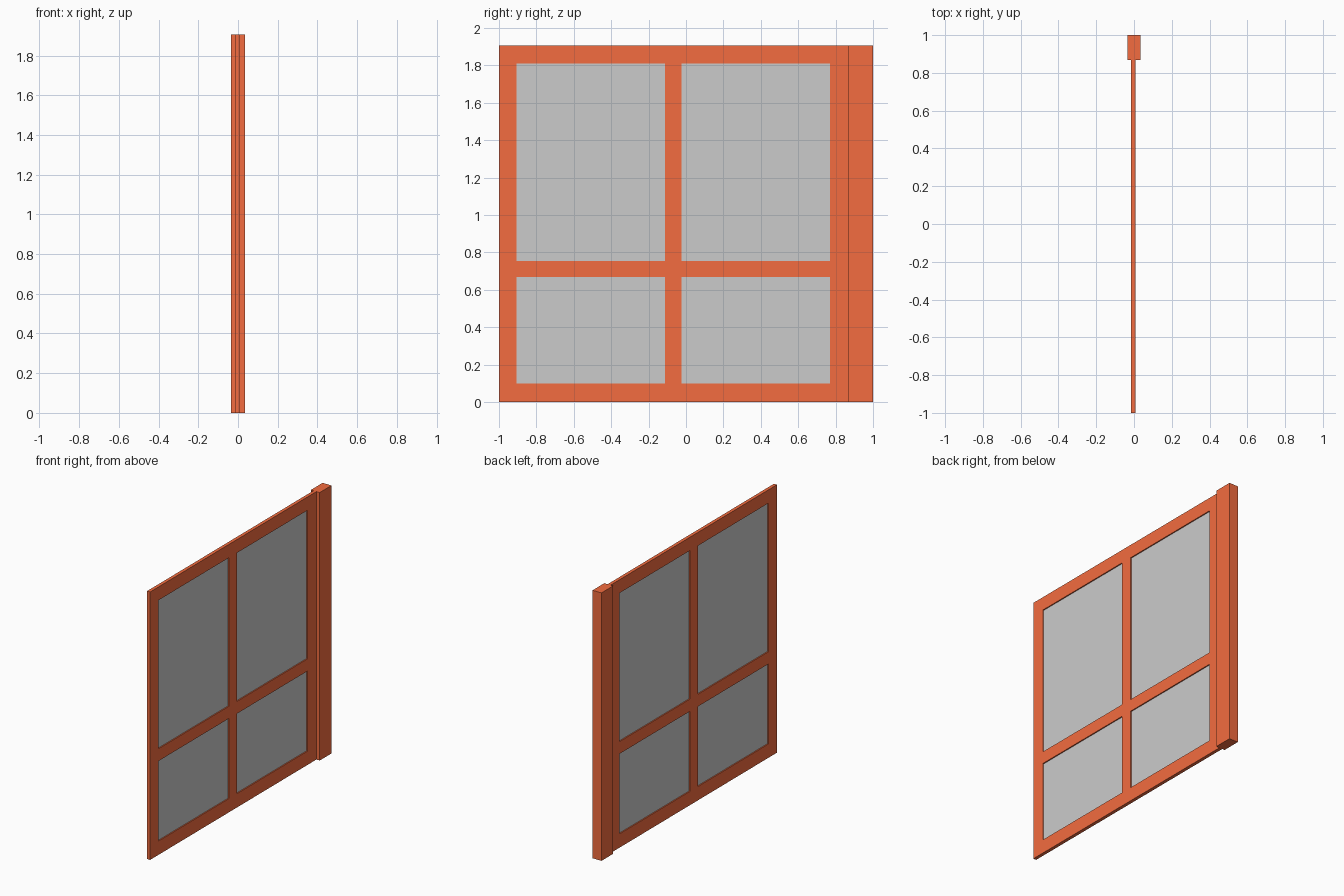
import bpy, bmesh

if "Cube" in bpy.data.objects:
    bpy.data.objects.remove(bpy.data.objects["Cube"])

red = bpy.data.materials.new("red_paint")
red.diffuse_color = (0.9, 0.15, 0.05, 1)
red.use_nodes = True
red.node_tree.nodes["Principled BSDF"].inputs["Base Color"].default_value = red.diffuse_color

HEIGHT = 1.905
# frame grid lines: bars lie between even/odd pairs, openings in between
YS = [-1.0, -0.905, -0.112, -0.025, 0.77, 0.868]
ZS = [0.0, 0.098, 0.667, 0.754, 1.81, HEIGHT]
X0, X1 = -0.015, 0.009


def finish(bm, name, mat=None):
    bmesh.ops.recalc_face_normals(bm, faces=bm.faces)
    me = bpy.data.meshes.new(name)
    bm.to_mesh(me)
    bm.free()
    ob = bpy.data.objects.new(name, me)
    bpy.context.collection.objects.link(ob)
    if mat:
        me.materials.append(mat)
    return ob


def box(name, lo, hi, mat=None):
    bm = bmesh.new()
    bmesh.ops.create_cube(bm, size=1)
    for v in bm.verts:
        v.co = [(a + b) / 2 + c * (b - a) for a, b, c in zip(lo, hi, v.co)]
    return finish(bm, name, mat)


# one-piece window frame: flat grid without the pane cells, extruded in x
bm = bmesh.new()
grid = [[bm.verts.new((X0, y, z)) for z in ZS] for y in YS]
for i in range(5):
    for j in range(5):
        if i % 2 and j % 2:
            continue
        bm.faces.new((grid[i][j], grid[i + 1][j], grid[i + 1][j + 1], grid[i][j + 1]))
ext = bmesh.ops.extrude_face_region(bm, geom=bm.faces[:], use_keep_orig=True)
moved = [g for g in ext["geom"] if isinstance(g, bmesh.types.BMVert)]
bmesh.ops.translate(bm, verts=moved, vec=(X1 - X0, 0, 0))
finish(bm, "window_frame", red)

# thin panes recessed in the four openings
for i in (1, 3):
    for j in (1, 3):
        box(f"pane_{i // 2 + 1}_{j // 2 + 1}",
            (-0.007, YS[i], ZS[j]), (0.001, YS[i + 1], ZS[j + 1]))

# thick side post
box("side_post", (-0.035, YS[-1], 0), (0.035, 1.0, HEIGHT), red)
